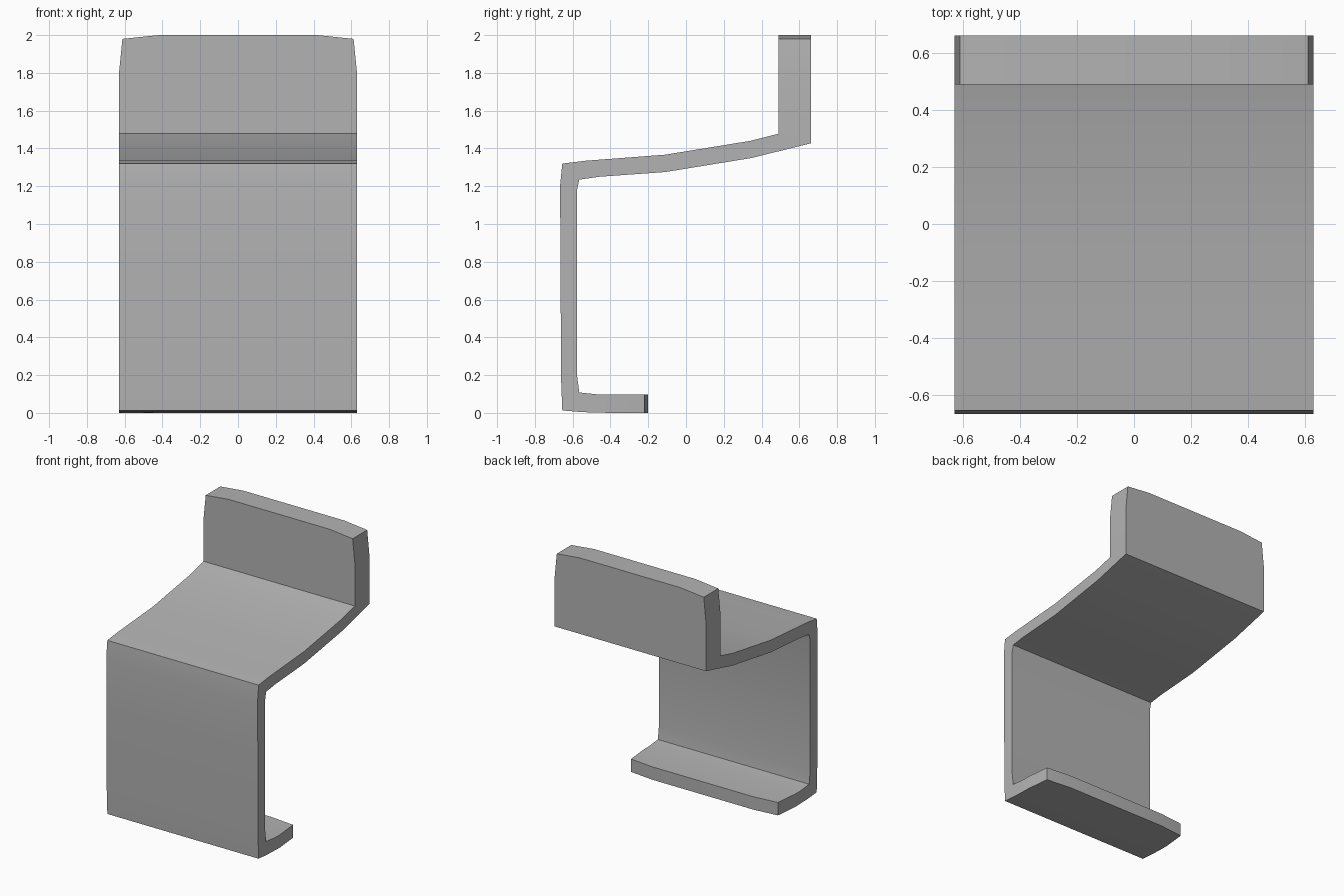
import bpy
import bmesh
import math

cube = bpy.data.objects.get("Cube")
if cube:
    bpy.data.objects.remove(cube, do_unlink=True)

# Plain grey material
grey = bpy.data.materials.new("plain grey")
grey.use_nodes = True
colour = (0.45, 0.45, 0.45, 1)
grey.diffuse_color = colour
grey.node_tree.nodes["Principled BSDF"].inputs["Base Color"].default_value = colour


def side_profile(foot_end, back_top):
    """Side outline (y, z) for a given foot length and backrest height."""
    return [
        # underside of the foot and outer face of the front panel
        (foot_end, 0), (-0.55, 0.004), (-0.655, 0.013), (-0.662, 0.2),
        (-0.664, 0.8), (-0.667, 1.2), (-0.655, 1.32),
        # seat top
        (-0.53, 1.335), (-0.11, 1.367), (0.34, 1.44), (0.49, 1.478),
        # backrest
        (0.49, back_top), (0.663, back_top), (0.663, 1.428),
        # seat underside
        (0.35, 1.35), (-0.11, 1.275), (-0.46, 1.25), (-0.565, 1.235),
        # inner face of the front panel and top of the foot
        (-0.577, 1.18), (-0.577, 0.2), (-0.565, 0.108), (-0.46, 0.097),
        (foot_end, 0.097),
    ]


# Loft the outline across the width; outer stations trim the corners
half = [(0.63, -0.4, 1.8), (0.612, -0.22, 1.98), (0.42, -0.2, 2.0)]
stations = [(-x, f, t) for x, f, t in half] + half[::-1]

bm = bmesh.new()
rings = [[bm.verts.new((x, y, z)) for y, z in side_profile(f, t)]
         for x, f, t in stations]
for a, b in zip(rings, rings[1:]):
    for i in range(len(a)):
        j = (i + 1) % len(a)
        bm.faces.new((a[i], a[j], b[j], b[i]))
bm.faces.new(rings[0])
bm.faces.new(rings[-1])
bmesh.ops.recalc_face_normals(bm, faces=bm.faces)

mesh = bpy.data.meshes.new("chair_shell")
bm.to_mesh(mesh)
bm.free()
mesh.materials.append(grey)
chair = bpy.data.objects.new("chair_shell", mesh)
bpy.context.collection.objects.link(chair)

bpy.ops.object.select_all(action="DESELECT")
chair.select_set(True)
bpy.context.view_layer.objects.active = chair
bpy.ops.object.shade_smooth_by_angle(angle=math.radians(30))
